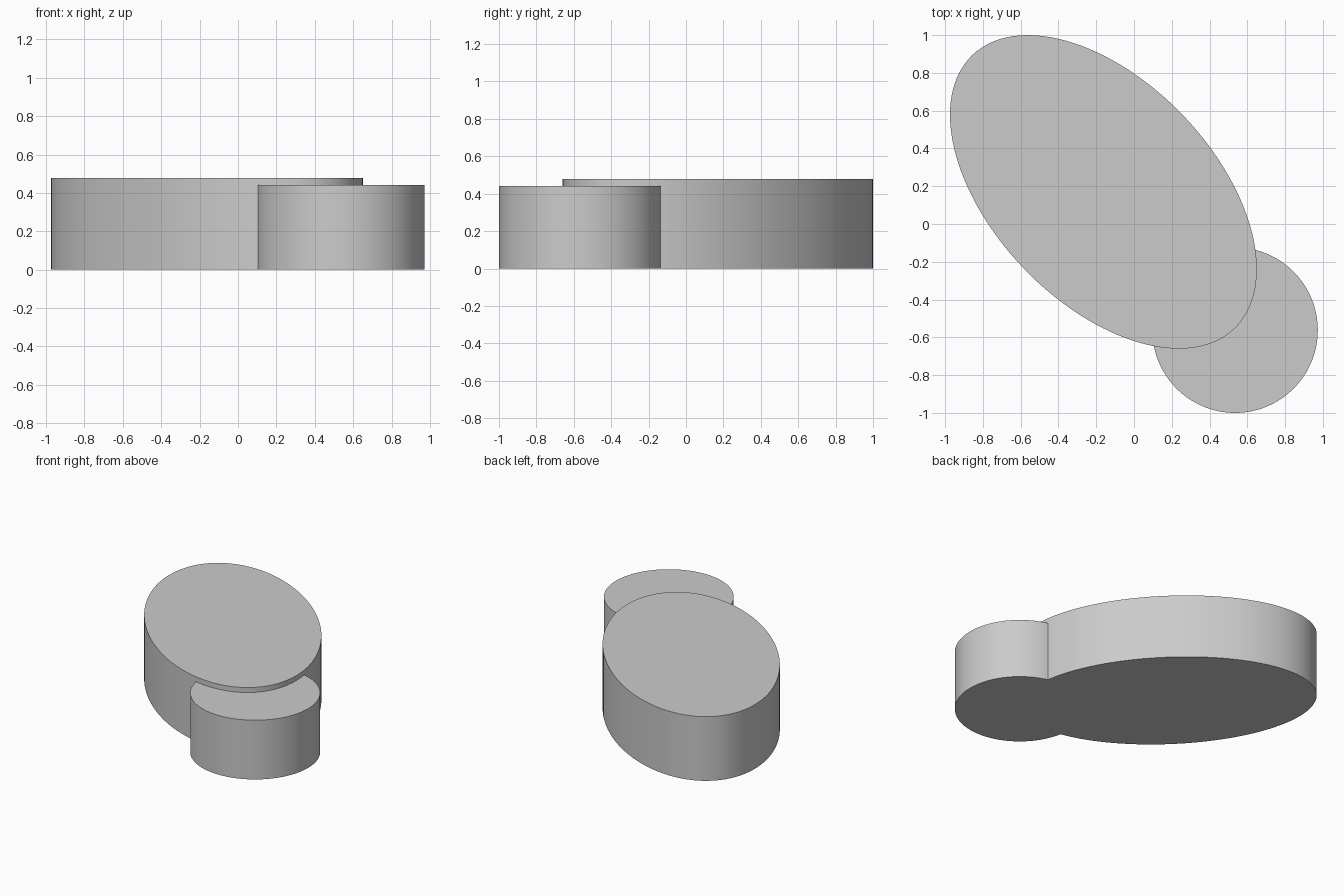
import bpy
from math import radians

cube = bpy.data.objects.get("Cube")
if cube:
    bpy.data.objects.remove(cube, do_unlink=True)

grey = bpy.data.materials.new("plain grey")
grey.use_nodes = True
colour = (0.6, 0.6, 0.6, 1)
grey.diffuse_color = colour
grey.node_tree.nodes["Principled BSDF"].inputs["Base Color"].default_value = colour


def upright_disc(name, x, y, radius_x, radius_y, height, turn=0):
    """Elliptical cylinder standing on the ground."""
    bpy.ops.mesh.primitive_cylinder_add(
        vertices=128, radius=1, depth=1,
        location=(x, y, height / 2), rotation=(0, 0, radians(turn)))
    disc = bpy.context.object
    disc.name = name
    disc.scale = (radius_x, radius_y, height)
    bpy.ops.object.transform_apply(location=True, rotation=True, scale=True)
    disc.data.materials.append(grey)
    return disc


# Large oval body and the lower round lobe at its front left end
body = upright_disc("oval_body", -0.162, 0.17, 1.003, 0.585, 0.478, turn=-46.25)
lobe = upright_disc("round_lobe", 0.535, -0.562, 0.438, 0.438, 0.441)

# Fuse both into one solid
union = body.modifiers.new("join_lobe", "BOOLEAN")
union.operation = "UNION"
union.solver = "EXACT"
union.object = lobe
bpy.ops.object.select_all(action="DESELECT")
body.select_set(True)
bpy.context.view_layer.objects.active = body
bpy.ops.object.modifier_apply(modifier=union.name)
bpy.data.objects.remove(lobe, do_unlink=True)

# Smooth walls, crisp rims
bpy.ops.object.shade_smooth_by_angle(angle=radians(30))
